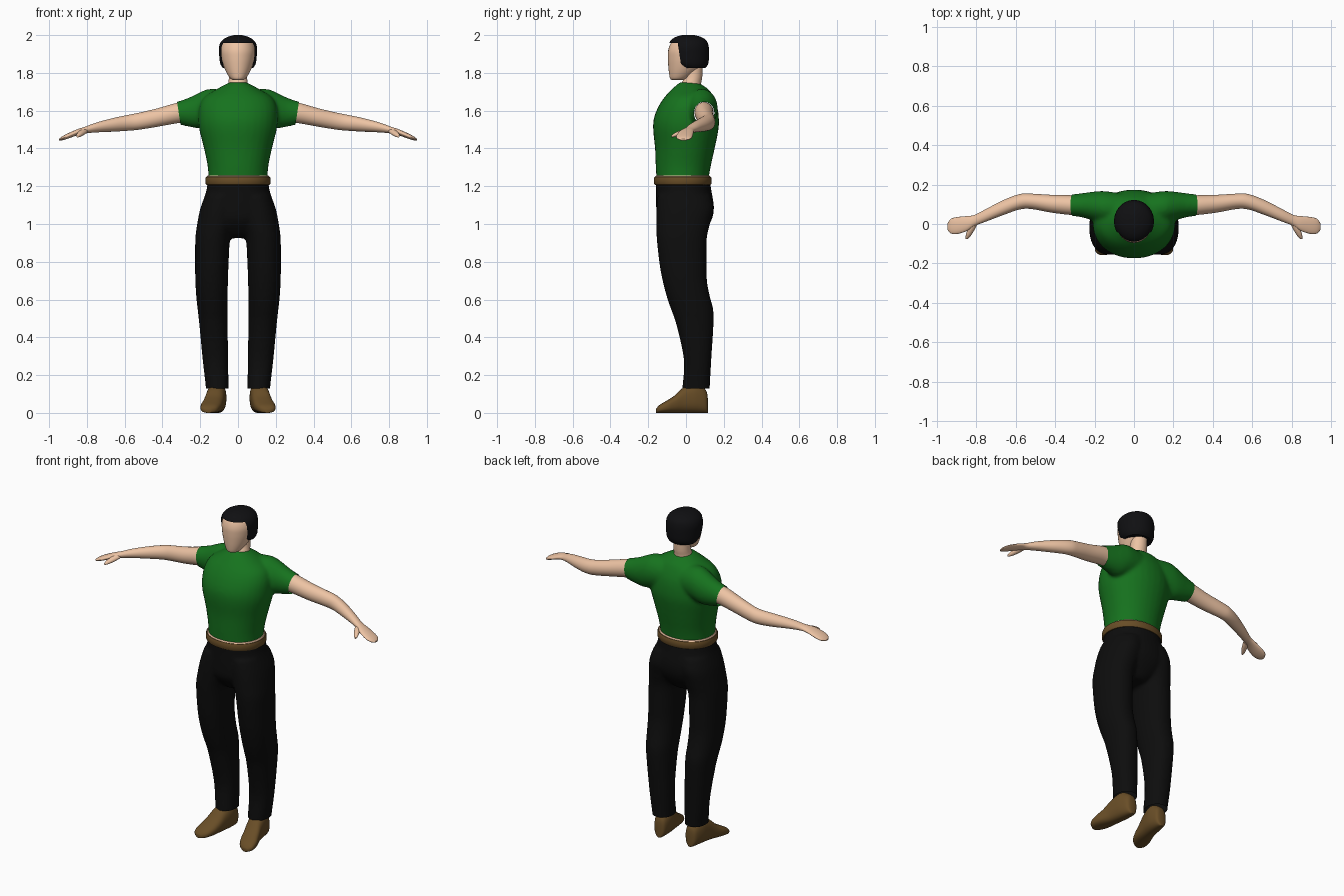
import bpy, bmesh, math
from mathutils import Vector

if "Cube" in bpy.data.objects:
    bpy.data.objects.remove(bpy.data.objects["Cube"])


def material(name, rgb):
    m = bpy.data.materials.new(name)
    m.diffuse_color = (*rgb, 1)
    m.use_nodes = True
    m.node_tree.nodes["Principled BSDF"].inputs["Base Color"].default_value = m.diffuse_color
    return m


SKIN = material("skin", (0.85, 0.55, 0.37))
GREEN = material("green_cloth", (0.008, 0.17, 0.013))
BLACK = material("black_cloth", (0.004, 0.004, 0.004))
HAIR = material("dark_hair", (0.005, 0.005, 0.006))
BROWN = material("brown_leather", (0.14, 0.075, 0.02))


def smooth_rows(rows, steps):
    """Catmull-Rom interpolation between the key sections."""
    out = []
    for i in range(len(rows) - 1):
        p0, p1 = rows[max(i - 1, 0)], rows[i]
        p2, p3 = rows[i + 1], rows[min(i + 2, len(rows) - 1)]
        for s in range(steps):
            t = s / steps
            out.append([0.5 * (2 * b + (c - a) * t + (2 * a - 5 * b + 4 * c - d) * t * t
                               + (3 * b - a - 3 * c + d) * t ** 3)
                        for a, b, c, d in zip(p0, p1, p2, p3)])
    return out + [list(rows[-1])]


def loft(bm, rows, axis, sign=1, power=2.0, steps=4, n=32, cap=True):
    """Skin superellipse sections; row = position on axis, two centres, two radii."""
    rings = []
    for t, c1, c2, r1, r2 in smooth_rows(rows, steps):
        ring = []
        for k in range(n):
            a = 2 * math.pi * k / n
            ca, sa = math.cos(a), math.sin(a)
            u = c1 + r1 * math.copysign(abs(ca) ** (2 / power), ca)
            v = c2 + r2 * math.copysign(abs(sa) ** (2 / power), sa)
            x, y, z = {"x": (t, u, v), "y": (u, t, v), "z": (u, v, t)}[axis]
            ring.append(bm.verts.new((x * sign, y, z)))
        rings.append(ring)
    for r, q in zip(rings, rings[1:]):
        for k in range(n):
            bm.faces.new((r[k], r[(k + 1) % n], q[(k + 1) % n], q[k]))
    if cap:
        bm.faces.new(rings[0])
        bm.faces.new(rings[-1])


def upright(rows):
    """(z, half width, front y, back y) -> loft rows centred on x = 0."""
    return [(z, 0, (f + b) / 2, rx, (b - f) / 2) for z, rx, f, b in rows]


def finish(name, bm, mat):
    bmesh.ops.recalc_face_normals(bm, faces=bm.faces[:])
    me = bpy.data.meshes.new(name)
    bm.to_mesh(me)
    bm.free()
    me.materials.append(mat)
    ob = bpy.data.objects.new(name, me)
    bpy.context.collection.objects.link(ob)
    bpy.ops.object.select_all(action='DESELECT')
    ob.select_set(True)
    bpy.context.view_layer.objects.active = ob
    bpy.ops.object.shade_smooth_by_angle(angle=math.radians(45))
    return ob


def fused(name, bm, mat, cuts):
    """Blend overlapping lofts into one cloth skin, then trim open hems."""
    tmp = finish(name + "_blend", bm, mat)
    r = tmp.modifiers.new("remesh", 'REMESH')
    r.mode, r.voxel_size = 'VOXEL', 0.01
    s = tmp.modifiers.new("smooth", 'SMOOTH')
    s.factor, s.iterations = 0.5, 6
    dg = bpy.context.evaluated_depsgraph_get()
    me = bpy.data.meshes.new_from_object(tmp.evaluated_get(dg))
    bpy.data.objects.remove(tmp)
    out = bmesh.new()
    out.from_mesh(me)
    for co, no in cuts:
        bmesh.ops.bisect_plane(out, geom=out.verts[:] + out.edges[:] + out.faces[:],
                               plane_co=co, plane_no=no, clear_outer=True)
    return finish(name, out, mat)


# Shirt: torso with two short sleeves
bm = bmesh.new()
loft(bm, upright([(1.20, .155, -.154, .113), (1.30, .16, -.16, .13), (1.40, .18, -.164, .152),
                  (1.50, .205, -.174, .172), (1.56, .21, -.17, .174), (1.62, .205, -.147, .166),
                  (1.67, .18, -.115, .147), (1.71, .12, -.078, .122), (1.74, .065, -.045, .08),
                  (1.75, .045, -.03, .065)]), "z", power=2.1)
for s in (1, -1):
    loft(bm, [(.06, .075, 1.62, .08, .09), (.15, .085, 1.615, .082, .10), (.20, .09, 1.602, .075, .096),
              (.26, .095, 1.592, .062, .077), (.32, .096, 1.588, .054, .060),
              (.36, .097, 1.583, .052, .056)], "x", s)
fused("shirt", bm, GREEN, [((0, 0, 1.25), (0, 0, -1))]
      + [((s * .314, 0, 1.59), (s, 0, -.15)) for s in (1, -1)])

# Trousers: pelvis with two legs
bm = bmesh.new()
loft(bm, upright([(1.24, .16, -.16, .125), (1.18, .167, -.158, .134), (1.09, .193, -.158, .148),
                  (1.02, .18, -.15, .135), (.95, .10, -.10, .09), (.925, .05, -.06, .06)]), "z", power=2.2)
legs = [(.08, .05, .17, -.022, .125), (.13, .05, .17, -.02, .126), (.28, .052, .187, -.011, .134),
        (.47, .055, .205, -.052, .146), (.55, .055, .214, -.08, .144), (.615, .055, .221, -.102, .127),
        (.70, .053, .226, -.124, .111), (.785, .05, .227, -.14, .109), (.92, .042, .226, -.155, .11),
        (1.0, .02, .216, -.157, .127), (1.08, .0, .20, -.156, .145), (1.15, -.01, .175, -.15, .13)]
for s in (1, -1):
    loft(bm, [(z, (i + o) / 2, (f + b) / 2, (o - i) / 2, (b - f) / 2) for z, i, o, f, b in legs],
         "z", s, power=2.2)
fused("trousers", bm, BLACK, [((0, 0, .13), (0, 0, -1)), ((0, 0, 1.22), (0, 0, 1))])

# Belt and the strip of skin inside it
bm = bmesh.new()
loft(bm, upright([(1.206, .155, -.152, .118), (1.208, .168, -.166, .132), (1.215, .172, -.170, .136),
                  (1.242, .172, -.170, .136), (1.250, .169, -.166, .132), (1.251, .155, -.152, .118)]),
     "z", power=2.1, steps=1, n=64, cap=False)
finish("belt", bm, BROWN)
bm = bmesh.new()
loft(bm, upright([(1.215, .160, -.157, .122), (1.25, .165, -.163, .128), (1.257, .160, -.158, .123)]),
     "z", power=2.1, steps=1, n=64)
finish("waist", bm, SKIN)

# Arms with mitten hands and thumbs
bm = bmesh.new()
for s in (1, -1):
    loft(bm, [(.26, .096, 1.592, .05, .053), (.32, .096, 1.588, .05, .054), (.42, .103, 1.565, .045, .049),
              (.52, .115, 1.545, .039, .045), (.58, .113, 1.536, .039, .042), (.66, .085, 1.525, .038, .036),
              (.75, .045, 1.511, .032, .026), (.81, .018, 1.497, .028, .018), (.85, .002, 1.486, .038, .016),
              (.90, -.008, 1.466, .043, .014), (.932, -.011, 1.453, .036, .010),
              (.948, -.014, 1.446, .014, .004)], "x", s)
    loft(bm, [(.0, .815, 1.492, .02, .013), (-.03, .828, 1.482, .018, .014), (-.06, .842, 1.471, .013, .011),
              (-.077, .850, 1.464, .005, .005)], "y", s, n=16)
finish("arms", bm, SKIN)

# Neck and head
bm = bmesh.new()
loft(bm, upright([(1.69, .06, -.03, .085), (1.74, .052, -.026, .080), (1.78, .048, -.008, .086),
                  (1.86, .047, -.005, .09)]), "z")
finish("neck", bm, SKIN)
bm = bmesh.new()
loft(bm, upright([(1.762, .022, -.072, -.02), (1.77, .040, -.084, .01), (1.80, .060, -.090, .05),
                  (1.84, .078, -.094, .092), (1.88, .088, -.096, .108), (1.92, .091, -.094, .11),
                  (1.96, .079, -.078, .10), (1.985, .05, -.045, .07)]), "z")
finish("head", bm, SKIN)

# Hair: cap with the face opening cut away below the hairline
bm = bmesh.new()
loft(bm, upright([(1.825, .080, -.03, .102), (1.85, .094, -.07, .118), (1.90, .1, -.09, .122),
                  (1.94, .1, -.094, .12), (1.97, .086, -.082, .109), (1.99, .056, -.055, .08),
                  (2.0, .02, -.02, .045)]), "z", n=48)
planes = [(Vector((0, -.035, 1.9)), Vector((0, 1, .15)).normalized()),
          (Vector((0, 0, 1.958)), Vector((0, 0, 1)))]
for co, no in planes:
    bmesh.ops.bisect_plane(bm, geom=bm.verts[:] + bm.edges[:] + bm.faces[:], plane_co=co, plane_no=no)
opening = [f for f in bm.faces
           if all((f.calc_center_median() - co).dot(no) < 0 for co, no in planes)]
bmesh.ops.delete(bm, geom=opening, context='FACES')
finish("hair", bm, HAIR)

# Shoes: toes turned outward, flat soles
shoe = [(.116, .105, .012, .07), (.106, .106, .034, .12), (.06, .11, .048, .155), (.02, .115, .051, .152),
        (-.02, .122, .051, .13), (-.06, .132, .053, .092), (-.10, .143, .054, .066),
        (-.14, .153, .043, .042), (-.158, .157, .016, .022)]
bm = bmesh.new()
for s in (1, -1):
    loft(bm, [(y, x, top / 2, r, top / 2) for y, x, r, top in shoe], "y", s, power=2.5)
low = min(v.co.z for v in bm.verts)
bmesh.ops.translate(bm, verts=bm.verts[:], vec=(0, 0, -low))
finish("shoes", bm, BROWN)
